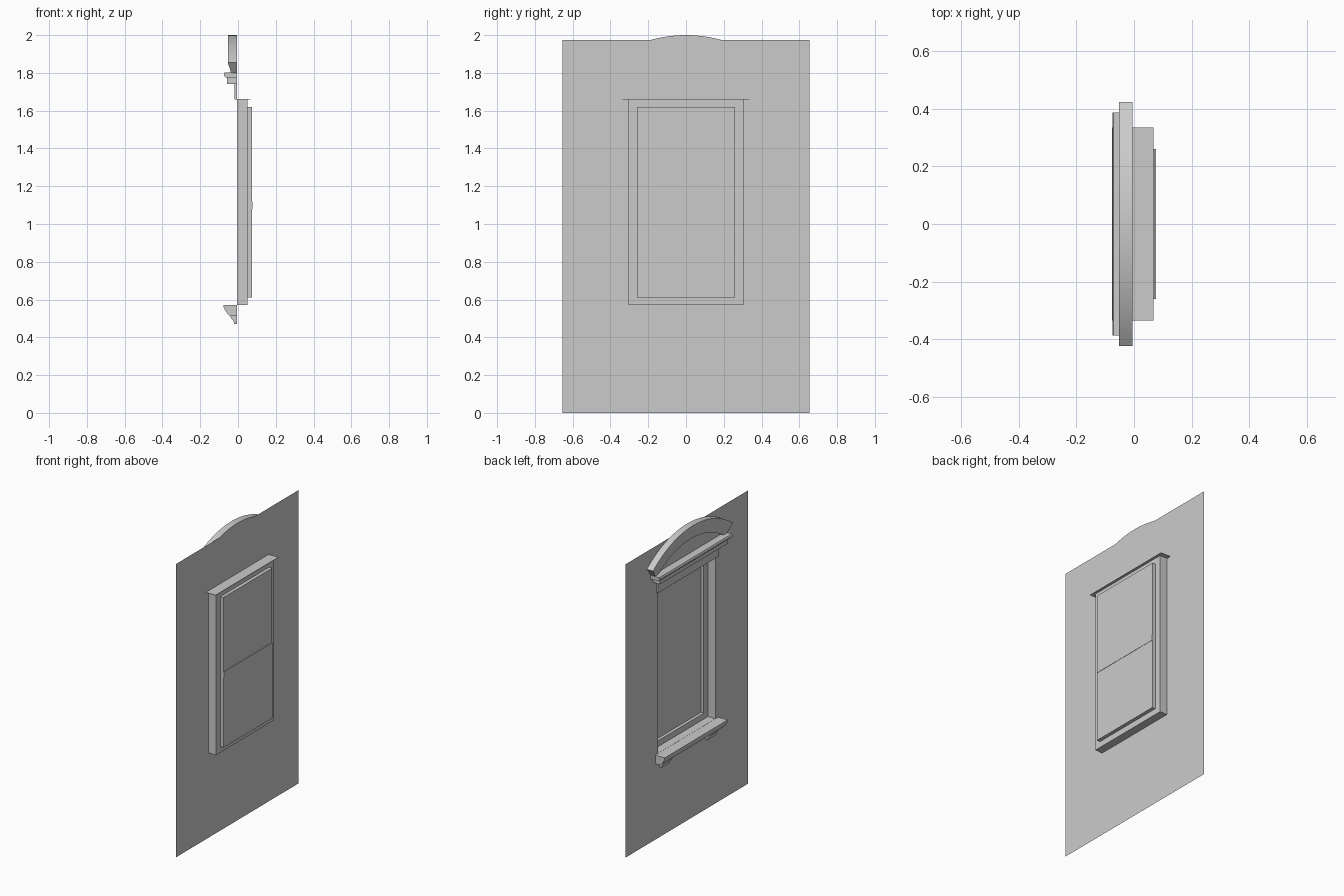
import bpy, bmesh
from math import sin, cos, asin

cube = bpy.data.objects.get("Cube")
if cube:
    bpy.data.objects.remove(cube, do_unlink=True)

grey = bpy.data.materials.new("plaster_grey")
grey.use_nodes = True
COLOUR = (0.6, 0.6, 0.6, 1)
grey.diffuse_color = COLOUR
grey.node_tree.nodes["Principled BSDF"].inputs["Base Color"].default_value = COLOUR

WALL = -0.005           # x of the wall sheet; outdoors is -x
BACK = WALL - 0.001     # back plane of the outdoor mouldings


def finish(name, bm, solid=True):
    if solid:
        bmesh.ops.recalc_face_normals(bm, faces=bm.faces)
    mesh = bpy.data.meshes.new(name)
    bm.to_mesh(mesh)
    bm.free()
    mesh.materials.append(grey)
    obj = bpy.data.objects.new(name, mesh)
    bpy.context.collection.objects.link(obj)
    return obj


def loft(name, rings, caps=True, solid=True):
    """Join successive rings of points with quads."""
    bm = bmesh.new()
    loops = [[bm.verts.new(p) for p in ring] for ring in rings]
    n = len(loops[0])
    for a, b in zip(loops, loops[1:]):
        for i in range(n):
            j = (i + 1) % n
            bm.faces.new((a[i], a[j], b[j], b[i]))
    if caps:
        bm.faces.new(loops[0])
        bm.faces.new(loops[-1])
    return finish(name, bm, solid)


def moulding(name, profile, y0, y1):
    """Run an (x, z) profile along y."""
    return loft(name, [[(x, y, z) for x, z in profile] for y in (y0, y1)])


def block(name, x0, x1, half, z0, z1):
    return moulding(name, [(x0, z0), (x1, z0), (x1, z1), (x0, z1)], -half, half)


def rect(x, half, z0, z1):
    return [(x, -half, z0), (x, half, z0), (x, half, z1), (x, -half, z1)]


# Wall sheet with the window opening
loft("wall", [rect(WALL, 0.653, 0, 1.975), rect(WALL, 0.305, 0.57, 1.66)],
     caps=False, solid=False)

# Stepped reveal and window frame
loft("window_reveal", [rect(WALL, 0.305, 0.57, 1.66), rect(0.05, 0.305, 0.57, 1.66),
                       rect(0.05, 0.26, 0.61, 1.62), rect(0.073, 0.26, 0.61, 1.62)],
     caps=False, solid=False)

# Two sashes and the meeting rail
block("upper_sash", 0.069, 0.073, 0.26, 1.1, 1.62)
block("lower_sash", 0.071, 0.074, 0.26, 0.61, 1.1)
block("meeting_rail", 0.071, 0.076, 0.26, 1.08, 1.12)

# Head board resting on the reveal
block("head_board", WALL, 0.067, 0.335, 1.66, 1.663)

# Sill and its brackets
moulding("sill", [(BACK, 0.57), (-0.076, 0.57), (-0.076, 0.56), (-0.066, 0.54),
                  (-0.054, 0.522), (-0.04, 0.512), (BACK, 0.512)], -0.335, 0.335)
for side, y in (("right", -0.245), ("left", 0.245)):
    moulding("sill_bracket_" + side,
             [(BACK, 0.514), (-0.042, 0.514), (-0.036, 0.5), (-0.024, 0.488),
              (-0.02, 0.47), (BACK, 0.47)], y - 0.045, y + 0.045)

# Frieze and cornice
block("frieze", -0.018, BACK, 0.325, 1.66, 1.745)
block("bed_mould", -0.057, BACK, 0.358, 1.742, 1.78)
moulding("cornice", [(BACK, 1.8), (-0.072, 1.802), (-0.075, 1.795), (-0.075, 1.785),
                     (-0.066, 1.776), (BACK, 1.776)], -0.387, 0.387)

# Curved pediment band
R_OUT, R_IN, CENTRE = 0.7, 0.607, 1.3
END = asin(0.425 / R_OUT)
STEPS = 32
angles = [END * (2 * i / STEPS - 1) for i in range(STEPS + 1)]
section = [(BACK, R_OUT), (-0.052, R_OUT), (-0.052, 0.688),
           (-0.042, 0.655), (-0.036, R_IN), (BACK, R_IN)]
loft("pediment_arch", [[(x, r * sin(a), CENTRE + r * cos(a)) for x, r in section]
                       for a in angles])

# Recessed panel under the arch
outline = [((R_IN + 0.02) * sin(a), CENTRE + (R_IN + 0.02) * cos(a)) for a in angles]
loft("pediment_panel", [[(x, y, max(z, 1.79)) for y, z in outline]
                        for x in (BACK, -0.018)])

# Smooth the curved pieces, keeping edges crisp
for obj in bpy.context.view_layer.objects:
    obj.select_set(False)
for name in ("pediment_arch", "sill"):
    obj = bpy.data.objects[name]
    obj.select_set(True)
    bpy.context.view_layer.objects.active = obj
bpy.ops.object.shade_smooth_by_angle(angle=0.35)
